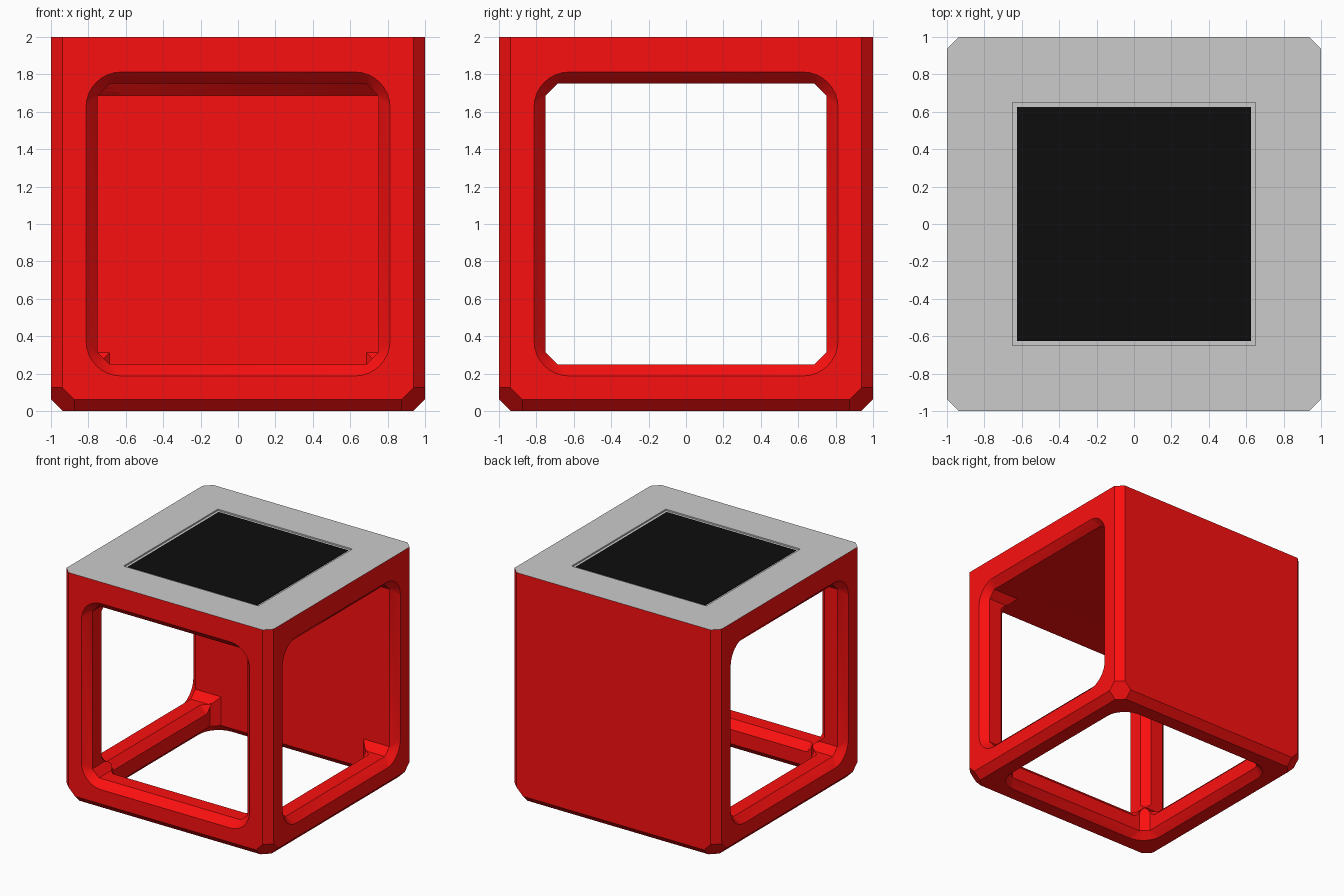
import bpy, bmesh, math
from mathutils import Matrix, Vector
from itertools import permutations

if "Cube" in bpy.data.objects:
    bpy.data.objects.remove(bpy.data.objects["Cube"])

CH = 0.0625    # common chamfer
IN = 0.75      # half width of the clear openings


def material(name, col):
    m = bpy.data.materials.new(name)
    m.diffuse_color = (*col, 1)
    m.use_nodes = True
    m.node_tree.nodes["Principled BSDF"].inputs["Base Color"].default_value = m.diffuse_color
    return m


def finish(name, bm):
    bmesh.ops.recalc_face_normals(bm, faces=bm.faces[:])
    me = bpy.data.meshes.new(name)
    bm.to_mesh(me)
    bm.free()
    ob = bpy.data.objects.new(name, me)
    bpy.context.collection.objects.link(ob)
    return ob


def loft(name, sections, matrix):
    """Skin a list of (loop, height) sections and cap both ends."""
    bm = bmesh.new()
    rings = [[bm.verts.new(matrix @ Vector((x, y, h))) for x, y in loop] for loop, h in sections]
    n = len(rings[0])
    for a, b in zip(rings, rings[1:]):
        for i in range(n):
            j = (i + 1) % n
            bm.faces.new((a[i], a[j], b[j], b[i]))
    bm.faces.new(rings[0][::-1])
    bm.faces.new(rings[-1])
    return finish(name, bm)


def four_corners(pts):
    return [Matrix.Rotation(k * math.pi / 2, 2) @ Vector(p) for k in range(4) for p in pts]


def rounded(half, r, n=8):
    c = half - r
    return four_corners([(c + r * math.cos(t * math.pi / 2 / n), c + r * math.sin(t * math.pi / 2 / n))
                         for t in range(n + 1)])


def chamfered(half, n=8):
    return four_corners([(half - CH * t / n, half - CH + CH * t / n) for t in range(n + 1)])


def square(half):
    return four_corners([(half, half)])


def cut(target, cutter):
    cutter.hide_render = True
    mod = target.modifiers.new("cut", 'BOOLEAN')
    mod.operation = 'DIFFERENCE'
    mod.solver = 'MANIFOLD'
    mod.object = cutter
    bpy.context.view_layer.objects.active = target
    bpy.ops.object.modifier_apply(modifier=mod.name)
    bpy.data.objects.remove(cutter)


# outer block: chamfered sides and bottom, hexagonal bottom corners, sharp top
bm = bmesh.new()
for sx in (-1, 1):
    for sy in (-1, 1):
        for a, b, c in permutations((0, CH, 2 * CH)):
            bm.verts.new((sx * (1 - a), sy * (1 - b), c))
        for a, b in ((0, CH), (CH, 0)):
            bm.verts.new((sx * (1 - a), sy * (1 - b), 2))
bmesh.ops.convex_hull(bm, input=bm.verts[:])
bmesh.ops.dissolve_limit(bm, angle_limit=0.02, verts=bm.verts[:], edges=bm.edges[:])
body = finish("frame_body", bm)

# window openings: through the sides, front to back wall, bottom to top slab
outer, inner = rounded(IN + CH, 0.1875), chamfered(IN)
mouth = [(outer, 1.1), (outer, 1), (inner, 1 - CH)]
mirrored = [(l, -h) for l, h in reversed(mouth)]
blind_end = [(inner, -IN + CH), (chamfered(IN - CH), -IN)]
mid = Matrix.Translation((0, 0, 1))
to_x = Matrix.Rotation(math.pi / 2, 4, 'Y')
to_front = Matrix.Rotation(math.pi / 2, 4, 'X')
to_bottom = Matrix.Rotation(math.pi, 4, 'X')
cut(body, loft("side_cutter", mouth + mirrored, mid @ to_x))
cut(body, loft("front_cutter", mouth + blind_end, mid @ to_front))
cut(body, loft("bottom_cutter", mouth + blind_end, mid @ to_bottom))


# inner chamfers of the five free bars, fading out at the corners
def diamond(r):
    return [(r, 0), (0, r), (-r, 0), (0, -r)]


bars = [((0, -IN, 1 - IN), to_x)]
for s in (-1, 1):
    bars += [((s * IN, 0, 1 - IN), to_front), ((s * IN, -IN, 1), Matrix())]
for pos, rot in bars:
    secs = [(diamond(0.004), -0.70), (diamond(CH), -0.64), (diamond(CH), 0.64), (diamond(0.004), 0.70)]
    cut(body, loft("bar_cutter", secs, Matrix.Translation(pos) @ rot))

# shallow recess in the top
cut(body, loft("recess_cutter", [(square(0.65), 1.988), (square(0.65), 2.02)], Matrix()))

# red body, grey top face
body.data.materials.clear()
body.data.materials.append(material("red", (0.97, 0.005, 0.005)))
body.data.materials.append(material("grey", (0.6, 0.6, 0.6)))
for p in body.data.polygons:
    in_recess = p.center.z > 1.98 and max(abs(p.center.x), abs(p.center.y)) < 0.7
    p.material_index = 1 if in_recess or (p.normal.z > 0.5 and p.center.z > 1.9) else 0
bpy.ops.object.select_all(action='DESELECT')
body.select_set(True)
bpy.context.view_layer.objects.active = body
bpy.ops.object.shade_smooth_by_angle(angle=math.radians(30))

# black panel lying in the recess
panel = loft("top_panel", [(square(0.625), 1.98), (square(0.625), 1.992), (square(0.618), 1.996)], Matrix())
panel.data.materials.append(material("black", (0.004, 0.004, 0.004)))
